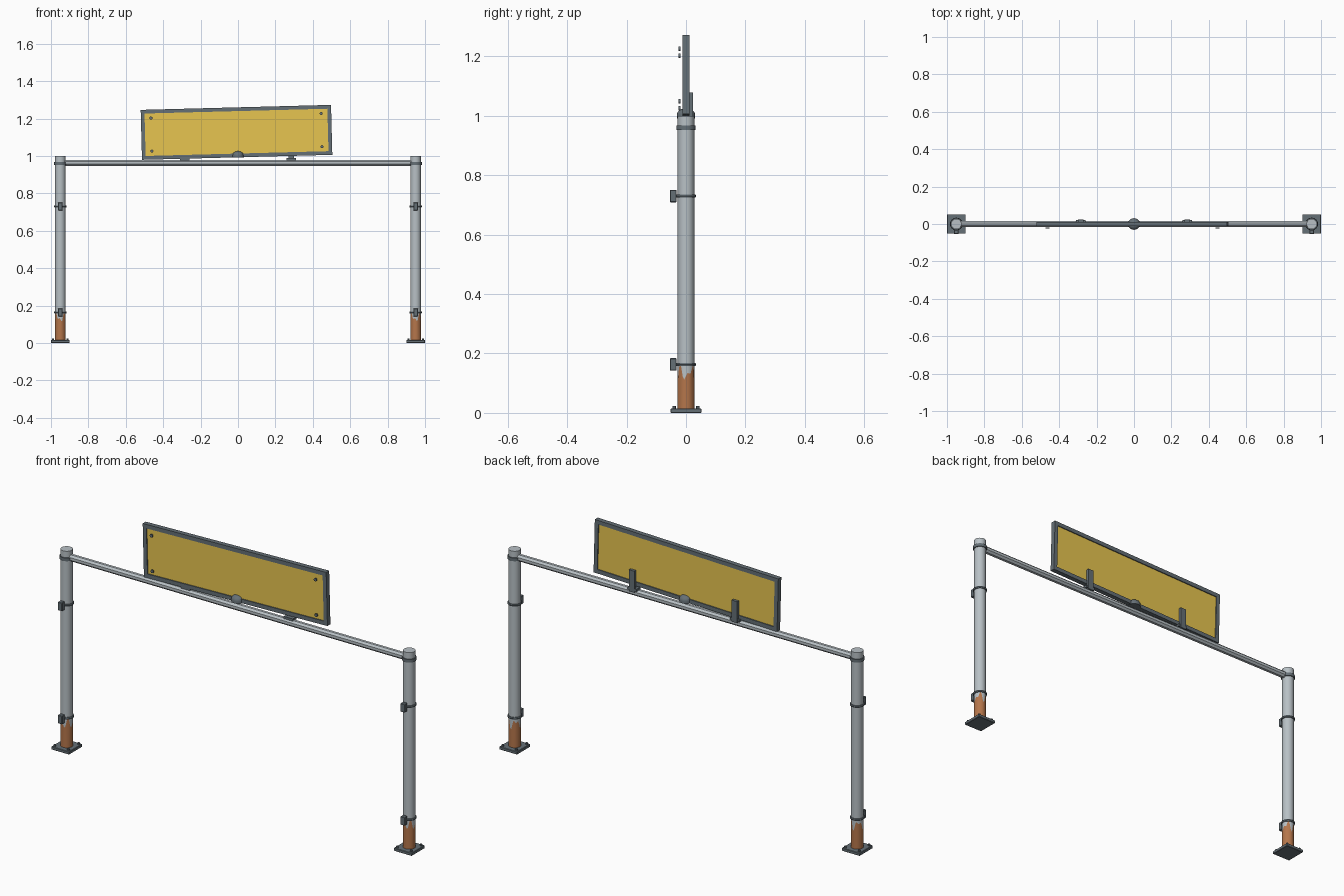
import bpy, bmesh, math
from mathutils import Matrix, Vector

if "Cube" in bpy.data.objects:
    bpy.data.objects.remove(bpy.data.objects["Cube"])


def mat(name, r, g, b):
    m = bpy.data.materials.new(name)
    m.diffuse_color = (r, g, b, 1)
    m.use_nodes = True
    m.node_tree.nodes["Principled BSDF"].inputs["Base Color"].default_value = m.diffuse_color
    return m


STEEL = mat("galvanised_steel", 0.48, 0.53, 0.56)
DARK = mat("dark_metal", 0.13, 0.16, 0.18)
YELLOW = mat("yellow_paint", 0.80, 0.56, 0.08)
RUST = mat("rust", 0.46, 0.18, 0.07)


def finish(name, bm, material, smooth=False, xf=None):
    if xf:
        bm.transform(xf)
    bmesh.ops.recalc_face_normals(bm, faces=bm.faces)
    me = bpy.data.meshes.new(name)
    bm.to_mesh(me)
    bm.free()
    ob = bpy.data.objects.new(name, me)
    bpy.context.collection.objects.link(ob)
    me.materials.append(material)
    if smooth:
        bpy.ops.object.select_all(action='DESELECT')
        ob.select_set(True)
        bpy.context.view_layer.objects.active = ob
        bpy.ops.object.shade_smooth_by_angle(angle=math.radians(35))
    return ob


def box(name, c, size, material, bevel=0, xf=None):
    bm = bmesh.new()
    bmesh.ops.create_cube(bm, size=1)
    bm.transform(Matrix.Translation(c) @ Matrix.Diagonal((*size, 1)))
    if bevel:
        bmesh.ops.bevel(bm, geom=bm.edges[:], offset=bevel, segments=1, affect='EDGES')
    return finish(name, bm, material, xf=xf)


def rod(name, c, r, length, material, axis='Z', sides=24, turn=0.0, xf=None):
    bm = bmesh.new()
    bmesh.ops.create_cone(bm, cap_ends=True, segments=sides, radius1=r, radius2=r, depth=length)
    rot = {'Z': Matrix(), 'Y': Matrix.Rotation(math.pi / 2, 4, 'X'),
           'X': Matrix.Rotation(math.pi / 2, 4, 'Y')}[axis]
    bm.transform(Matrix.Translation(c) @ rot @ Matrix.Rotation(turn, 4, 'Z'))
    return finish(name, bm, material, smooth=sides > 10, xf=xf)


def lathe(name, profile, c, material, sides=24):
    bm = bmesh.new()
    vs = [bm.verts.new((r, 0, z)) for r, z in profile]
    es = [bm.edges.new(p) for p in zip(vs, vs[1:])]
    bmesh.ops.spin(bm, geom=vs + es, axis=(0, 0, 1), cent=(0, 0, 0),
                   angle=2 * math.pi, steps=sides, use_duplicate=False)
    bmesh.ops.remove_doubles(bm, verts=bm.verts[:], dist=1e-5)
    return finish(name, bm, material, smooth=True, xf=Matrix.Translation(c))


def rust_sleeve(name, x):
    # thin skin round the post foot with an uneven upper edge
    bm = bmesh.new()
    n, r = 32, 0.0287
    rings = []
    for i in range(n):
        a = 2 * math.pi * i / n
        h = 0.135 + 0.018 * math.cos(4 * a + math.pi) + 0.014 * math.sin(7 * a + 0.6)
        rings.append([bm.verts.new((x + r * math.cos(a), r * math.sin(a), z)) for z in (0.014, h)])
    for p, q in zip(rings, rings[1:] + rings[:1]):
        bm.faces.new((p[0], q[0], q[1], p[1]))
    return finish(name, bm, RUST, smooth=True)


# posts with foot plates, rust, collars and clamps
for side, x in (("left", -0.95), ("right", 0.95)):
    rod(f"{side}_post", (x, 0, 0.505), 0.028, 0.99, STEEL)
    rust_sleeve(f"{side}_rust", x)
    box(f"{side}_base_plate", (x, 0, 0.0075), (0.1, 0.104, 0.015), DARK, 0.002)
    for i, (sx, sy) in enumerate(((-1, -1), (1, -1), (1, 1), (-1, 1))):
        rod(f"{side}_anchor_bolt_{i}", (x + sx * 0.038, sy * 0.04, 0.018), 0.006, 0.01, DARK, sides=6)
    rod(f"{side}_collar", (x, 0, 0.96), 0.0325, 0.016, DARK)
    for level, z in (("lower", 0.163), ("upper", 0.73)):
        lathe(f"{side}_{level}_clamp_band",
              [(0.027, -0.005), (0.032, -0.005), (0.034, 0), (0.032, 0.005), (0.027, 0.005)],
              (x, 0, z), DARK)
        box(f"{side}_{level}_clamp_block", (x, -0.043, z), (0.024, 0.022, 0.042), DARK, 0.002)

# octagonal cross beam
rod("cross_beam", (0, 0, 0.963), 0.0172, 1.9, STEEL, 'X', 8, math.pi / 8)

# sign, slightly tilted
W, H, B = 1.018, 0.267, 0.02
tilt = Matrix.Translation((-0.008, 0, 1.126)) @ Matrix.Rotation(math.radians(-1.5), 4, 'Y')
box("sign_panel", (0, 0, 0), (W - B, 0.014, H - B), YELLOW, xf=tilt)
for name, s in (("bottom", -1), ("top", 1)):
    box(f"sign_frame_{name}", (0, 0, s * (H - B) / 2), (W, 0.024, B), DARK, xf=tilt)
for name, s in (("left", -1), ("right", 1)):
    box(f"sign_frame_{name}", (s * (W - B) / 2, 0, 0), (B, 0.024, H - 2 * B), DARK, xf=tilt)
    for row, t in (("lower", -1), ("upper", 1)):
        rod(f"sign_screw_{row}_{name}", (s * 0.455, -0.0215, t * 0.0885), 0.008, 0.006,
            DARK, 'Y', 12, xf=tilt)
    # rear brackets standing on the beam
    box(f"sign_bracket_{name}", (s * 0.285, 0.017, 1.024), (0.03, 0.014, 0.108), DARK)
    box(f"sign_bracket_foot_{name}", (s * 0.285, 0.006, 0.982), (0.05, 0.03, 0.012), DARK)

# domed lamp at the middle of the lower edge
dome = [(0, 0.992), (0.031, 0.992), (0.031, 1.003)]
dome += [(0.031 * math.cos(a), 1.003 + 0.023 * math.sin(a))
         for a in (math.radians(15 * i) for i in range(1, 6))] + [(0, 1.026)]
lathe("centre_dome", dome, (0, 0, 0), DARK)
